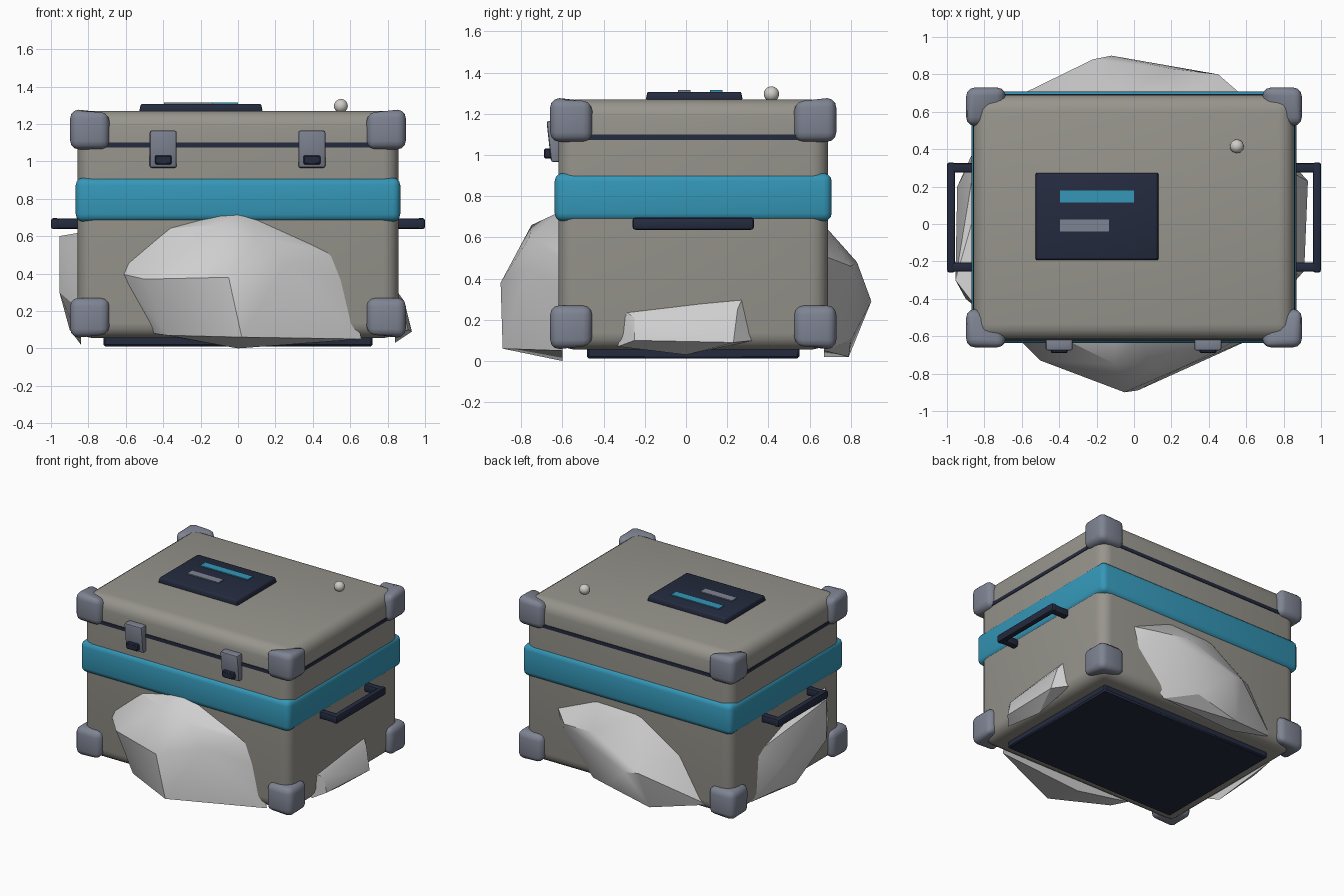
import bpy, bmesh, math
from mathutils import Vector

old = bpy.data.objects.get("Cube")
if old:
    bpy.data.objects.remove(old, do_unlink=True)


def material(name, r, g, b):
    m = bpy.data.materials.new(name)
    m.use_nodes = True
    m.diffuse_color = (r, g, b, 1)
    m.node_tree.nodes["Principled BSDF"].inputs["Base Color"].default_value = (r, g, b, 1)
    return m


STONE = material("warm grey", .31, .30, .265)
TEAL = material("teal", .035, .31, .48)
NAVY = material("dark navy", .018, .024, .05)
STEEL = material("steel grey", .21, .23, .29)
SNOW = material("snow white", .62, .62, .62)
KNOB = material("pale knob", .62, .60, .56)

MID_Y = .035  # depth centre of the case


def finish(name, bm, mat, angle=40):
    bmesh.ops.recalc_face_normals(bm, faces=bm.faces)
    mesh = bpy.data.meshes.new(name)
    bm.to_mesh(mesh)
    bm.free()
    mesh.materials.append(mat)
    mesh.shade_smooth()
    mesh.set_sharp_from_angle(angle=math.radians(angle))
    ob = bpy.data.objects.new(name, mesh)
    bpy.context.collection.objects.link(ob)
    return ob


def box(name, centre, size, mat, bevel=0.0, segments=3, shape=None, keep=None):
    """Box with rounded edges; shape(co) moves its unit corners, keep(edge) picks edges to round."""
    bm = bmesh.new()
    bmesh.ops.create_cube(bm, size=1)
    edges = [e for e in bm.edges if keep is None or keep(e)]
    for v in bm.verts:
        if shape:
            shape(v.co)
        v.co = Vector(a * s for a, s in zip(v.co, size)) + Vector(centre)
    if bevel:
        bmesh.ops.bevel(bm, geom=edges, offset=bevel, segments=segments,
                        profile=.5, affect='EDGES', clamp_overlap=True)
    return finish(name, bm, mat)


def edge_level(e):
    return sum(v.co.z for v in e.verts) / 2


# Case: lower tub, lid, seam, band and foot plate
box("case_tub", (0, MID_Y, .57), (1.715, 1.31, 1.03), STONE, .08, 4,
    keep=lambda e: edge_level(e) < .4)
box("case_lid", (0, MID_Y, 1.177), (1.715, 1.31, .185), STONE, .085, 4,
    keep=lambda e: edge_level(e) > -.4)
box("lid_seam", (0, MID_Y, 1.087), (1.724, 1.319, .026), NAVY, .08, 4,
    keep=lambda e: abs(edge_level(e)) < .1)
box("case_band", (0, MID_Y, .795), (1.735, 1.345, .235), TEAL, .04, 3)
box("foot_plate", (0, MID_Y, .046), (1.44, 1.03, .07), NAVY, .01, 1)

# Corner guards: inner corner sinks into the case
for sx in (-1, 1):
    for sy in (-1, 1):
        for sz, level in ((-1, "lower"), (1, "upper")):
            def sink(co):
                if co.x * sx < 0 and co.y * sy < 0 and co.z * sz > 0:
                    co.z -= .35 * sz
            box(f"{level}_corner_guard", (sx * .792, MID_Y + sy * .592, .667 + sz * .503),
                (.21, .205, .212), STEEL, .045, 3, shape=sink)

# Side handles
for sx, side in ((-1, "right"), (1, "left")):
    box(f"{side}_handle_grip", (sx * .978, MID_Y, .667), (.044, .59, .06), NAVY, .014, 2)
    for sy in (-1, 1):
        box(f"{side}_handle_arm", (sx * .92, MID_Y + sy * .265, .667),
            (.15, .05, .056), NAVY, .012, 2)


# Front latches, thicker toward the top
def latch_taper(co):
    if co.z < 0 and co.y < 0:
        co.y += .3


for x in (-.4, .395):
    box("latch", (x, -.64, 1.065), (.145, .075, .2), STEEL, .012, 2, shape=latch_taper)
    box("latch_tab", (x, -.66, 1.008), (.09, .06, .048), NAVY, .006, 1)


# Label panel with two stripes on the lid
def panel_taper(co):
    if co.z > 0:
        co.x *= .975
        co.y *= .97


box("label_panel", (-.198, .04, 1.287), (.66, .47, .04), NAVY, .008, 2, shape=panel_taper)
box("long_stripe", (-.198, .147, 1.31), (.395, .062, .009), TEAL)
box("short_stripe", (-.265, -.008, 1.31), (.262, .062, .009), STEEL)

# Round knob on the lid
bm = bmesh.new()
bmesh.ops.create_uvsphere(bm, u_segments=20, v_segments=12, radius=.037)
bmesh.ops.translate(bm, verts=bm.verts, vec=(.55, .415, 1.296))
finish("lid_knob", bm, KNOB)


# Snow drifts: wall outline (along, height) plus crest points (along, height, reach)
def drift(name, place, wall, outline, crest):
    bm = bmesh.new()
    for u, z in outline:
        bm.verts.new(place(u, wall, z))
    for u, z, reach in crest:
        bm.verts.new(place(u, reach, z))
    hull = bmesh.ops.convex_hull(bm, input=bm.verts)
    spare = {g for g in hull["geom_interior"] if isinstance(g, bmesh.types.BMVert)}
    bmesh.ops.delete(bm, geom=list(spare), context='VERTS')
    finish(name, bm, SNOW, 28)


drift("front_snow", lambda u, d, z: (u, -d, z), .6,
      [(-.63, .4), (-.6, .47), (-.4, .64), (-.1, .72), (.03, .73), (.43, .55),
       (.53, .5), (.59, .35), (.66, .05), (-.45, .08), (0, 0)],
      [(-.5, .37, .73), (-.35, .42, .76), (-.1, .66, .75), (.1, .6, .76),
       (-.05, .38, .9), (.02, .06, .89), (.25, .45, .77), (-.38, .07, .7)])
drift("back_snow", lambda u, d, z: (u, d, z), .67,
      [(.6, .51), (.25, .66), (-.1, .65), (-.45, .43), (-.65, .1), (-.3, .02),
       (.3, .05), (.55, .33)],
      [(-.12, .29, .9), (-.22, .3, .88), (.45, .46, .8), (.2, .48, .83),
       (-.25, .02, .79), (.1, .1, .8)])
drift("right_snow", lambda u, d, z: (-d, u, z), .84,
      [(.43, .08), (.4, .42), (.1, .53), (-.45, .62), (-.45, .2), (-.1, .02)],
      [(-.3, .6, .955), (-.3, .3, .955), (.2, .3, .945), (.2, .1, .9), (-.4, .4, .9)])
drift("left_snow", lambda u, d, z: (d, u, z), .84,
      [(-.33, .07), (-.31, .25), (.28, .32), (.33, .1), (0, .03)],
      [(-.25, .1, .91), (.23, .09, .93), (.25, .25, .89), (-.25, .21, .885)])
